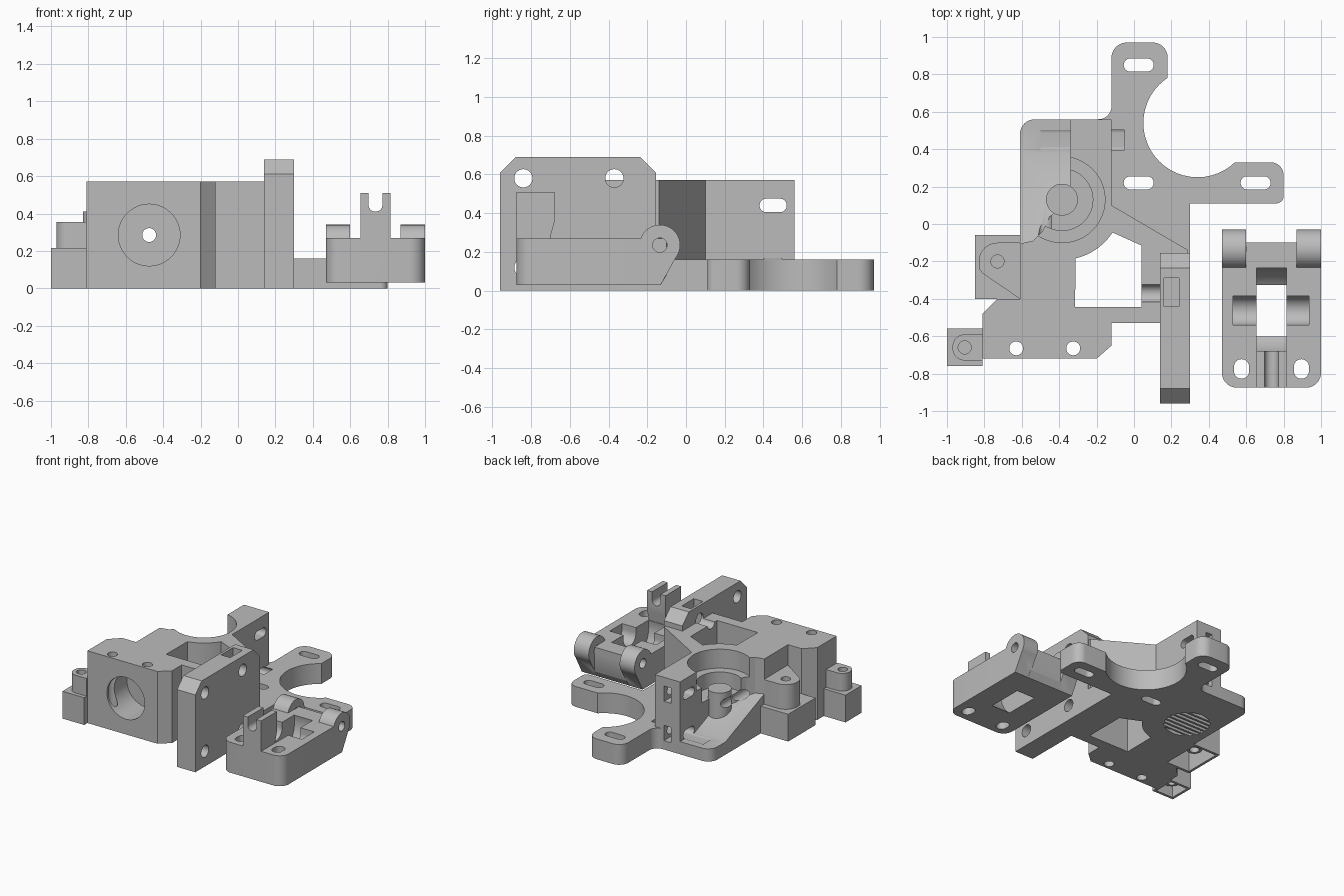
import bpy, bmesh, math
from mathutils import Vector

if "Cube" in bpy.data.objects:
    bpy.data.objects.remove(bpy.data.objects["Cube"])

grey = bpy.data.materials.new("plain grey")
grey.use_nodes = True
grey.diffuse_color = (0.5, 0.5, 0.5, 1)
grey.node_tree.nodes["Principled BSDF"].inputs["Base Color"].default_value = (0.5, 0.5, 0.5, 1)


def fillet(points):
    """Outline from (u, v) or (u, v, radius) corners."""
    out = []
    n = len(points)
    for i, pt in enumerate(points):
        p = Vector(pt[:2])
        if len(pt) < 3:
            out.append(p)
            continue
        r = pt[2]
        d1 = (Vector(points[i - 1][:2]) - p).normalized()
        d2 = (Vector(points[(i + 1) % n][:2]) - p).normalized()
        half = d1.angle(d2) / 2
        c = p + (d1 + d2).normalized() * r / math.sin(half)
        t = r / math.tan(half)
        a, b = p + d1 * t - c, p + d2 * t - c
        turn = math.atan2(a.x * b.y - a.y * b.x, a.dot(b))
        for k in range(11):
            ang = turn * k / 10
            co, si = math.cos(ang), math.sin(ang)
            out.append(c + Vector((a.x * co - a.y * si, a.x * si + a.y * co)))
    return out


def prism(name, points, lo, hi, axis="z"):
    """Extrude an outline along an axis from lo to hi."""
    place = {"z": lambda u, v, w: (u, v, w),
             "x": lambda u, v, w: (w, u, v),
             "y": lambda u, v, w: (u, w, v)}[axis]
    outline = fillet(points)
    bm = bmesh.new()
    rings = [[bm.verts.new(place(p.x, p.y, w)) for p in outline] for w in (lo, hi)]
    n = len(outline)
    bm.faces.new(rings[0])
    bm.faces.new(rings[1])
    for i in range(n):
        j = (i + 1) % n
        bm.faces.new((rings[0][i], rings[0][j], rings[1][j], rings[1][i]))
    bmesh.ops.recalc_face_normals(bm, faces=bm.faces)
    mesh = bpy.data.meshes.new(name)
    bm.to_mesh(mesh)
    bm.free()
    mesh.materials.append(grey)
    ob = bpy.data.objects.new(name, mesh)
    bpy.context.collection.objects.link(ob)
    return ob


def rect(u0, u1, v0, v1, r=None):
    pts = [(u0, v0), (u1, v0), (u1, v1), (u0, v1)]
    return [p + (r,) for p in pts] if r else pts


def disc(u, v, r):
    return [(u + r * math.cos(k * math.tau / 48), v + r * math.sin(k * math.tau / 48))
            for k in range(48)]


def slot(u, v, a, b):
    """Long hole with half sizes a and b."""
    return rect(u - a, u + a, v - b, v + b, min(a, b) * 0.98)


def combine(target, operation, *args):
    tool = prism("tool", *args)
    mod = target.modifiers.new("step", "BOOLEAN")
    mod.operation, mod.solver, mod.object = operation, "EXACT", tool
    bpy.context.view_layer.objects.active = target
    bpy.ops.object.modifier_apply(modifier=mod.name)
    bpy.data.objects.remove(tool)


def add(target, *args):
    combine(target, "UNION", *args)


def cut(target, *args):
    combine(target, "DIFFERENCE", *args)


def finish(ob):
    bpy.ops.object.select_all(action="DESELECT")
    ob.select_set(True)
    bpy.context.view_layer.objects.active = ob
    bpy.ops.object.shade_smooth_by_angle(angle=math.radians(30))


# Main housing
body = prism("housing", [
    (-0.12, 0.56), (-0.34, 0.56), (-0.34, 0.13), (-0.45, 0.04), (-0.49, -0.04),
    (-0.54, -0.09), (-0.61, -0.105), (-0.61, -0.40), (-0.73, -0.40), (-0.81, -0.48),
    (-0.81, -0.72), (-0.20, -0.72), (-0.12, -0.65), (-0.12, -0.53), (0.29, -0.53),
    (0.29, -0.14), (-0.12, 0.10)], 0, 0.57)

# Motor mounting plate with two arms and a round motor clearance
add(body, [(-0.12, 0.97, 0.08), (0.18, 0.97, 0.08), (0.18, 0.77), (0.54, 0.33),
           (0.80, 0.33, 0.07), (0.80, 0.11, 0.04), (0.30, 0.11), (0.30, -0.2),
           (-0.22, -0.2), (-0.22, 0.56), (-0.12, 0.56, 0.07)], 0, 0.16)
cut(body, disc(0.34, 0.54, 0.29), -0.1, 0.3)
for x, y in ((0.025, 0.85), (0.025, 0.22), (0.65, 0.22)):
    cut(body, slot(x, y, 0.08, 0.035), -0.1, 0.3)

# Low rear corner and the ramp in front of it
add(body, [(-0.3, 0.56), (-0.61, 0.56, 0.08), (-0.61, 0.3), (-0.3, 0.3)], 0, 0.1)
add(body, [(0.38, 0), (0.38, 0.1), (-0.12, 0.3), (-0.12, 0)], -0.61, -0.3, "x")

# Stepped gear pocket with its centre post
cut(body, disc(-0.385, 0.13, 0.23), 0.42, 0.7)
cut(body, disc(-0.385, 0.13, 0.165), 0.3, 0.7)
add(body, disc(-0.385, 0.13, 0.085), 0.1, 0.37)

# Open window through the housing, curved around the pocket wall
arc = [(-0.385 + 0.322 * math.cos(math.radians(a)), 0.13 + 0.322 * math.sin(math.radians(a)))
       for a in range(-77, -29, 4)]
cut(body, [(-0.315, -0.445)] + arc + [(0.04, -0.115), (0.04, -0.445)], -0.1, 0.7)

# Tall side wall with clipped top corners
add(body, [(-0.96, 0), (-0.155, 0), (-0.155, 0.61), (-0.235, 0.69), (-0.88, 0.69),
           (-0.96, 0.61)], 0.14, 0.30, "x")
for z in (0.12, 0.58):
    for y in (-0.84, -0.37):
        cut(body, disc(y, z, 0.047), 0.0, 0.4, "x")
cut(body, rect(0.16, 0.24, -0.44, -0.29), 0.5, 0.8)

# Front nozzle socket, filament bore and clamp screw holes
cut(body, disc(-0.475, 0.285, 0.165), -0.8, -0.47, "y")
cut(body, disc(-0.475, 0.285, 0.037), -0.8, 0.6, "y")
for x in (-0.63, -0.325):
    cut(body, disc(x, -0.665, 0.037), -0.1, 0.7)

# Rear column: long screw holes and nut traps
for z in (0.13, 0.44):
    cut(body, slot(0.45, z, 0.07, 0.035), -0.5, -0.05, "x")
    cut(body, rect(-0.26, -0.2, z - 0.06, z + 0.06), 0.4, 0.7, "y")

# Ribbed recess underneath
cut(body, disc(-0.385, 0.13, 0.165), -0.1, 0.06)
for k in range(-3, 4):
    y = k * 0.042
    w = math.sqrt(0.165 ** 2 - y * y) + 0.01
    add(body, rect(-0.385 - w, -0.385 + w, 0.122 + y, 0.138 + y), 0, 0.08)
finish(body)

# Two hollow side brackets with screw bosses
brackets = [
    ("front_bracket", (-1.0, -0.81, -0.76, -0.56), 0.355, (-0.905, -0.66),
     [(-0.97, -0.73, 0.065), (-0.81, -0.73), (-0.81, -0.59), (-0.97, -0.59, 0.065)]),
    ("side_bracket", (-0.85, -0.61, -0.40, -0.06), 0.41, (-0.73, -0.20),
     [(-0.83, -0.10, 0.1), (-0.61, -0.10), (-0.61, -0.40), (-0.83, -0.25, 0.06)])]
for name, (x0, x1, y0, y1), top, (cx, cy), outline in brackets:
    ob = prism(name, rect(x0, x1, y0, y1), 0, 0.215)
    add(ob, outline, 0.1, top)
    cut(ob, rect(x0 + 0.02, x1 - 0.02, y0 + 0.02, y1 - 0.02), -0.1, 0.17)
    add(ob, disc(cx, cy, 0.055), 0.06, 0.2)
    cut(ob, disc(cx, cy, 0.035), 0.22, 0.6)
    cut(ob, disc(cx, cy, 0.035), -0.1, 0.2)
    finish(ob)

# Separate idler arm with rounded front corners
idler = prism("idler_arm", [(0.47, -0.875, 0.08), (1.0, -0.875, 0.08), (1.0, -0.235),
                            (0.47, -0.235)], 0.03, 0.27)
add(idler, [(-0.3, 0.03), (-0.13, 0.03), (-0.10, 0.08), (-0.10, 0.27), (-0.3, 0.27)],
    0.59, 0.88, "x")
for x0, x1 in ((0.47, 0.60), (0.87, 1.0)):
    add(idler, [(-0.3, 0.03), (-0.13, 0.03), (-0.045, 0.185), (-0.1, 0.25), (-0.23, 0.27),
                (-0.3, 0.27)], x0, x1, "x")
    add(idler, disc(-0.135, 0.235, 0.105), x0, x1, "x")
cut(idler, disc(-0.135, 0.235, 0.037), 0.4, 0.601, "x")
cut(idler, disc(-0.135, 0.235, 0.037), 0.869, 1.1, "x")

# Forked spring post
add(idler, [(-0.875, 0.2), (-0.70, 0.2), (-0.70, 0.28), (-0.68, 0.35), (-0.68, 0.51),
            (-0.875, 0.51)], 0.655, 0.815, "x")
cut(idler, [(0.698, 0.41, 0.036), (0.772, 0.41, 0.036), (0.772, 0.6), (0.698, 0.6)],
    -0.95, -0.6, "y")

# Bearing clearance, axle cradle and screw slots
cut(idler, disc(-0.465, 0.22, 0.235), 0.655, 0.815, "x")
cut(idler, disc(-0.4625, 0.23, 0.077), 0.53, 0.935, "x")
cut(idler, rect(0.53, 0.935, -0.5395, -0.3855), 0.23, 0.4)
for x in (0.575, 0.895):
    cut(idler, slot(x, -0.775, 0.04, 0.052), -0.1, 0.4)
finish(idler)
